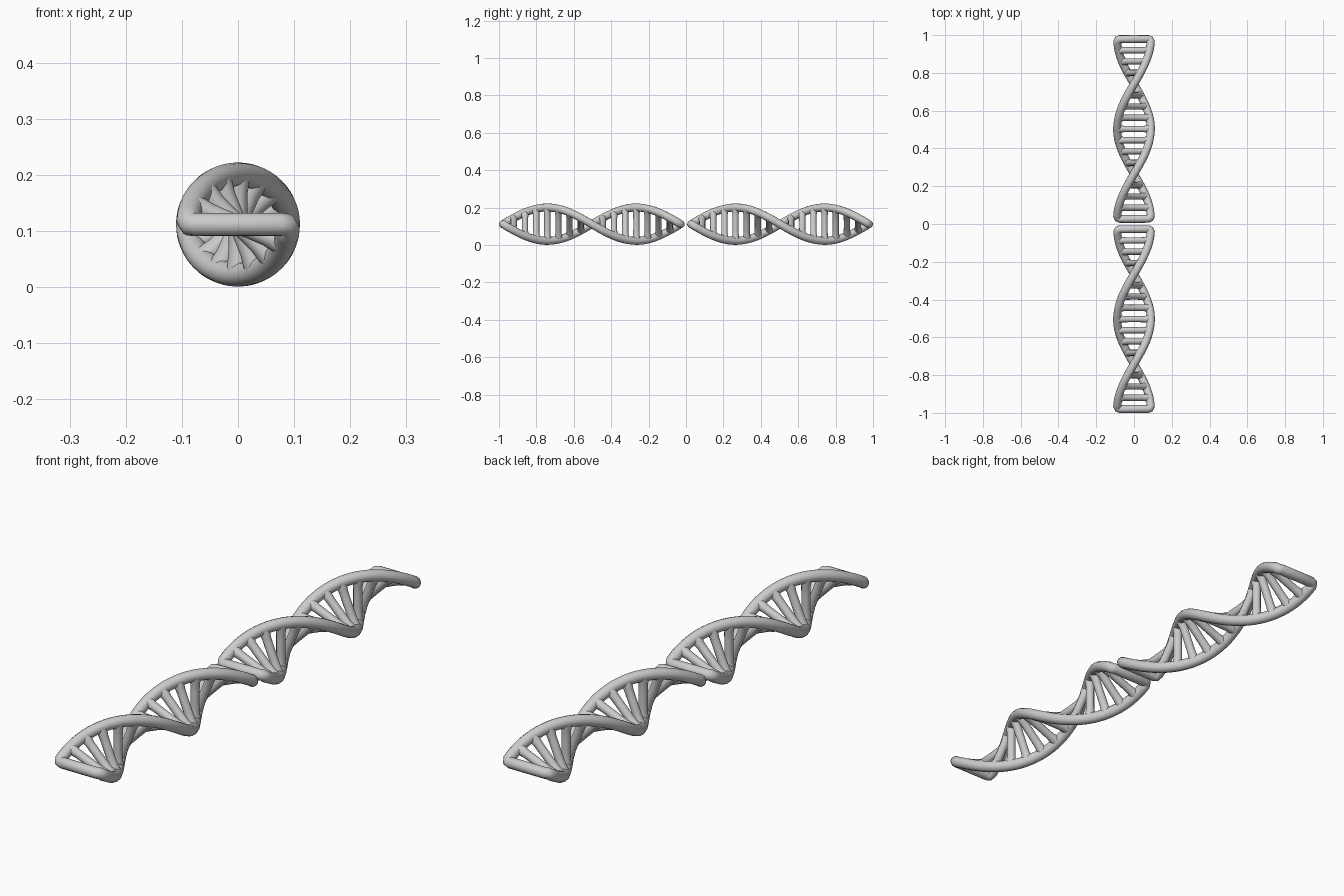
import bpy, math

if "Cube" in bpy.data.objects:
    bpy.data.objects.remove(bpy.data.objects["Cube"])

R, TUBE, RUNG = 0.089, 0.0215, 0.0165   # helix radius, strand and rung thickness
ZC = 0.1115                             # height of the axis
Y0, Y1 = 0.027, 0.979                   # end bar centres within a segment
RUNGS = 16                              # rung spaces per full turn


def on_helix(t, side, r=R):
    """Point on a right-handed strand; t runs 0..1 over one full turn."""
    a = 2 * math.pi * t
    return (-side * r * math.cos(a), Y0 + (Y1 - Y0) * t, ZC + side * r * math.sin(a))


def tube(name, splines, thickness, cyclic, offset):
    """Round tubes along point lists (x, y, z, relative radius), as one mesh."""
    cu = bpy.data.curves.new(name, 'CURVE')
    cu.dimensions = '3D'
    cu.bevel_depth = thickness
    cu.bevel_resolution = 4
    cu.use_fill_caps = True
    for pts in splines:
        sp = cu.splines.new('POLY')
        sp.points.add(len(pts) - 1)
        for p, (x, y, z, rad) in zip(sp.points, pts):
            p.co = (x, y + offset, z, 1)
            p.radius = rad
        sp.use_cyclic_u = cyclic
    ob = bpy.data.objects.new(name, cu)
    bpy.context.collection.objects.link(ob)
    bpy.ops.object.select_all(action='DESELECT')
    ob.select_set(True)
    bpy.context.view_layer.objects.active = ob
    bpy.ops.object.convert(target='MESH')
    bpy.ops.object.shade_smooth_by_angle(angle=math.radians(50))


for seg, offset in (("front", -1.0065), ("back", 0.0)):
    # both strands and the two end bars form one closed loop
    n, cut = 64, 0.014
    ts = [cut + (1 - 2 * cut) * i / n for i in range(n + 1)]
    a = [on_helix(t, 1) + (1,) for t in ts]
    b = [on_helix(t, -1) + (1,) for t in reversed(ts)]

    def bar(t, side):
        xs = (R - 0.004, R - 0.014, 0, -R + 0.014, -R + 0.004)
        inset = 0.004 if t == 0 else -0.004
        y = on_helix(t, 1)[1]
        return [(side * x, y + (inset if abs(x) > R - 0.01 else 0), ZC, 0.97) for x in xs]

    tube(seg + "_strands", [a + bar(1, -1) + b + bar(0, 1)], TUBE, True, offset)

    # rungs flare where they join the strands
    rungs = []
    for i in range(1, RUNGS):
        t = i / RUNGS
        prof = [(1, 1.25), (0.8, 1.2), (0.62, 1.03), (0.3, 1), (0, 1)]
        pts = [on_helix(t, 1, R * k) + (w,) for k, w in prof]
        pts += [on_helix(t, -1, R * k) + (w,) for k, w in reversed(prof[:-1])]
        rungs.append(pts)
    tube(seg + "_rungs", rungs, RUNG, False, offset)
